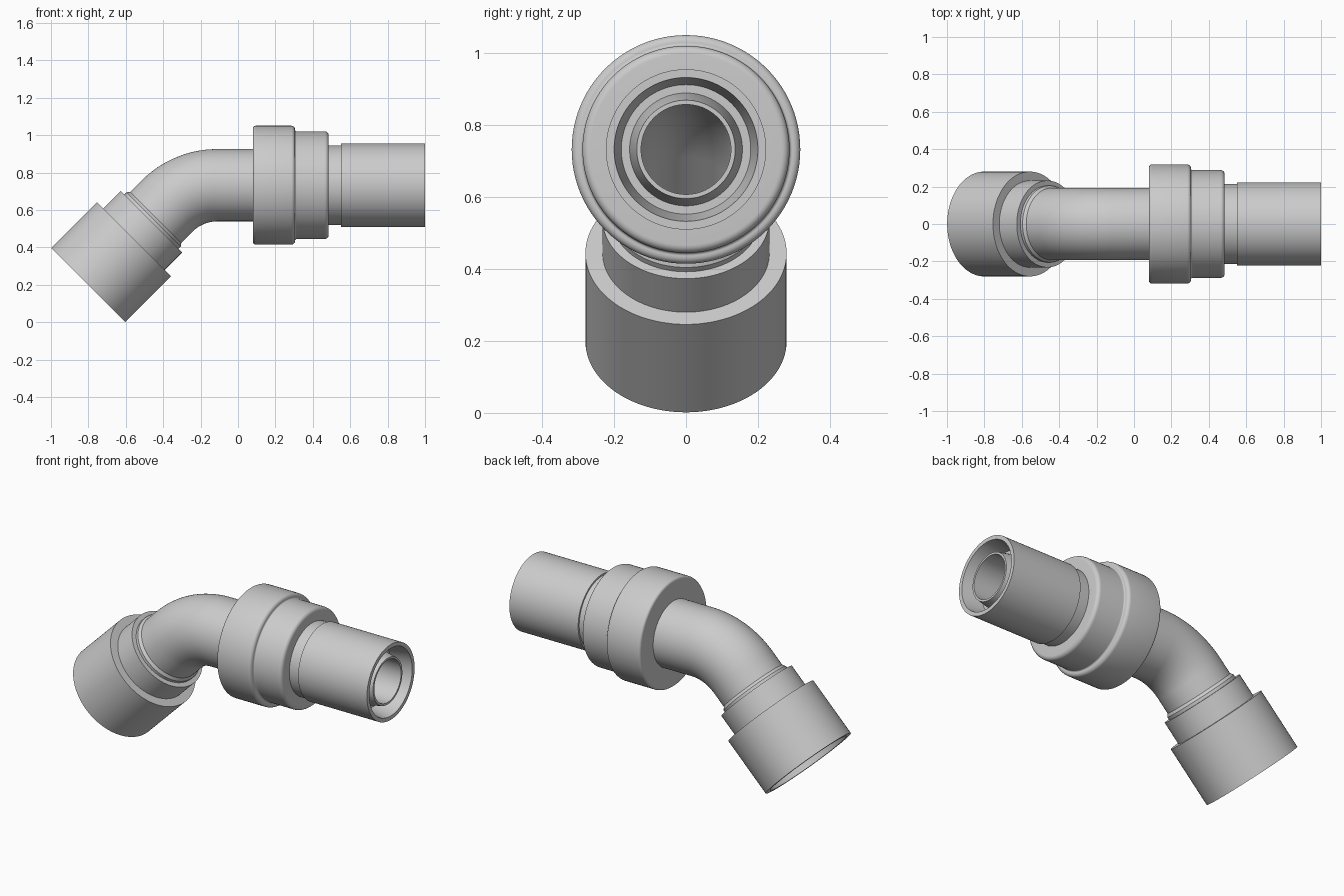
import bpy, bmesh
from math import sin, cos, pi
from mathutils import Vector

if "Cube" in bpy.data.objects:
    bpy.data.objects.remove(bpy.data.objects["Cube"], do_unlink=True)

steel = bpy.data.materials.new("light grey steel")
steel.use_nodes = True
colour = (0.6, 0.6, 0.6, 1)
steel.diffuse_color = colour
steel.node_tree.nodes["Principled BSDF"].inputs["Base Color"].default_value = colour

# Centre line: inclined straight, 45 degree bend, level straight
BEND_R, BEND_START = 0.38, 0.597
BEND_END = BEND_START + BEND_R * pi / 4
LEVEL = Vector((-0.11, 0, 0.733))
PIVOT = LEVEL - Vector((0, 0, BEND_R))
SIDES = 96


def frame(s):
    """Point on the centre line and the in-plane normal at distance s."""
    angle = pi / 4 * min(1, max(0, (BEND_END - s) / (BEND_END - BEND_START)))
    normal = Vector((-sin(angle), 0, cos(angle)))
    tangent = Vector((cos(angle), 0, sin(angle)))
    extra = min(0, s - BEND_START) + max(0, s - BEND_END)
    return PIVOT + normal * BEND_R + tangent * extra, normal


def at(x):
    """Distance along the centre line of a point on the level run."""
    return BEND_END + x - LEVEL.x


def round_corners(profile, steps=6):
    """Replace square corners given as (s, r, radius) by arcs."""
    out = []
    for i, p in enumerate(profile):
        here = Vector(p[:2])
        if len(p) == 2:
            out.append(here)
            continue
        a = (Vector(profile[i - 1][:2]) - here).normalized()
        b = (Vector(profile[(i + 1) % len(profile)][:2]) - here).normalized()
        for k in range(steps + 1):
            t = pi / 2 * k / steps
            out.append(here + p[2] * (a + b - b * cos(t) - a * sin(t)))
    return out


def sweep_ring(name, profile):
    """Turn a closed (distance, radius) profile about the centre line."""
    bm = bmesh.new()
    rings = []
    for s, r in round_corners(profile):
        centre, up = frame(s)
        rings.append([bm.verts.new(centre + r * (up * cos(t) + Vector((0, sin(t), 0))))
                      for t in (2 * pi * k / SIDES for k in range(SIDES))])
    for i, ring in enumerate(rings):
        last = rings[i - 1]
        for k in range(SIDES):
            bm.faces.new((last[k - 1], last[k], ring[k], ring[k - 1]))
    bmesh.ops.recalc_face_normals(bm, faces=bm.faces)
    mesh = bpy.data.meshes.new(name)
    bm.to_mesh(mesh)
    bm.free()
    mesh.materials.append(steel)
    obj = bpy.data.objects.new(name, mesh)
    bpy.context.collection.objects.link(obj)
    bpy.ops.object.select_all(action="DESELECT")
    obj.select_set(True)
    bpy.context.view_layer.objects.active = obj
    bpy.ops.object.shade_smooth_by_angle(angle=pi / 6)


# Bent tube with a through bore and a tapered nose at the far end
bend = [BEND_START + (BEND_END - BEND_START) * k / 24 for k in range(25)]
sweep_ring("bent_tube",
           [(0.25, 0.125), (0.25, 0.193), (0.48, 0.193)]
           + [(s, 0.193) for s in bend]
           + [(at(0.2), 0.193), (at(0.2), 0.157), (at(0.88), 0.157),
              (at(0.98), 0.137), (at(0.98), 0.125)]
           + [(s, 0.125) for s in reversed(bend)])

# Open nut on the inclined end, with its narrower shoulder
sweep_ring("inclined_nut",
           [(0, 0.25), (0, 0.28), (0.346, 0.28), (0.346, 0.232), (0.478, 0.232),
            (0.478, 0.205), (0.495, 0.205), (0.515, 0.19),
            (0.3, 0.19), (0.3, 0.25)])

# Stepped coupling collar with rounded edges
sweep_ring("stepped_collar",
           [(at(0.08), 0.15), (at(0.08), 0.318, 0.015), (at(0.305), 0.318, 0.02),
            (at(0.305), 0.288, 0.008), (at(0.485), 0.288, 0.022), (at(0.485), 0.15)])

# Outer sleeve with a relief groove and a recessed mouth
sweep_ring("end_sleeve",
           [(at(0.45), 0.15), (at(0.45), 0.213), (at(0.55), 0.213), (at(0.55), 0.223),
            (at(1), 0.223), (at(1), 0.2), (at(0.88), 0.18), (at(0.88), 0.15)])
